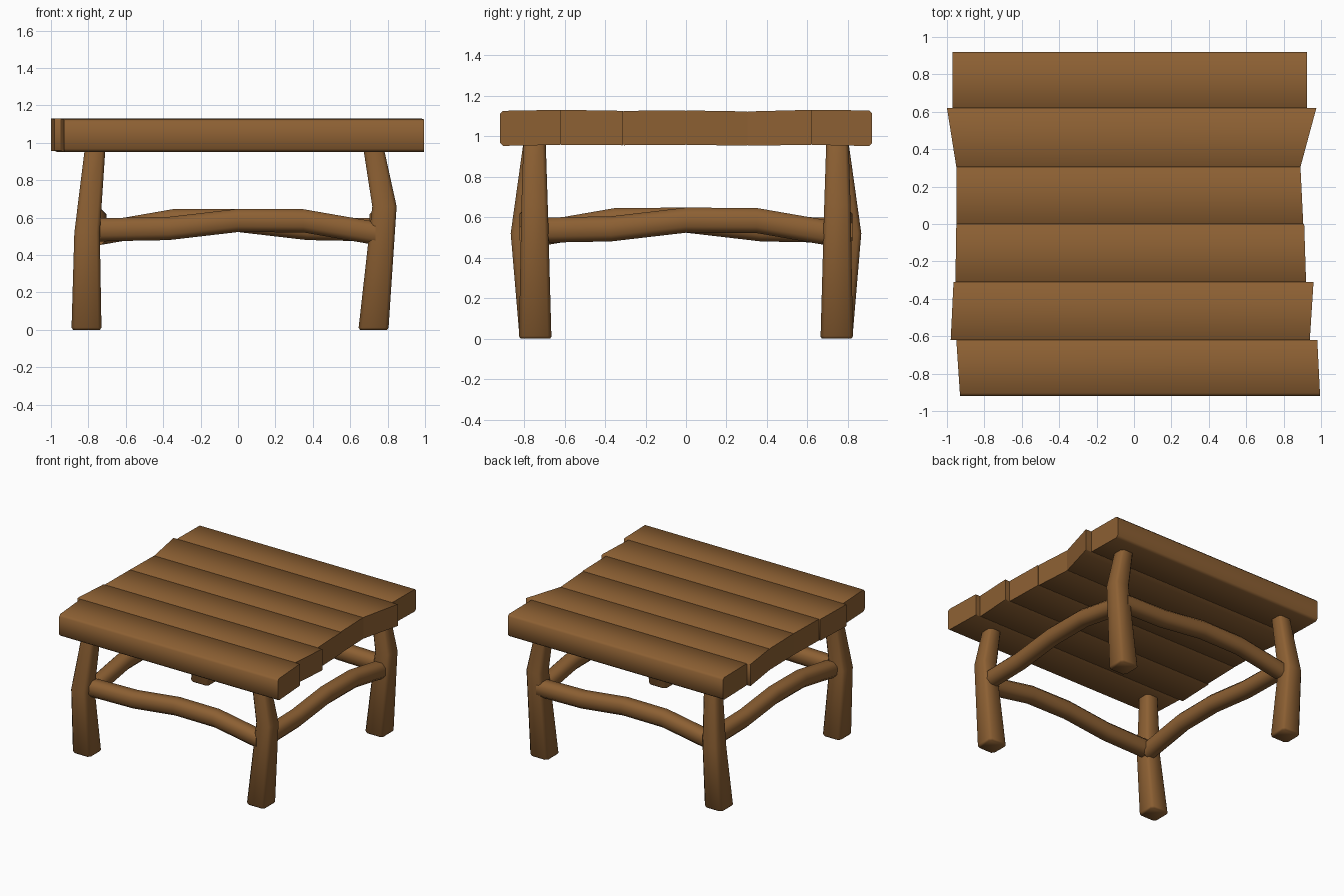
import bpy, math
from mathutils import Matrix, Vector

if "Cube" in bpy.data.objects:
    bpy.data.objects.remove(bpy.data.objects["Cube"])

wood = bpy.data.materials.new("brown wood")
wood.diffuse_color = (0.265, 0.117, 0.033, 1)
wood.use_nodes = True
wood.node_tree.nodes["Principled BSDF"].inputs["Base Color"].default_value = wood.diffuse_color


def add(name, verts, faces, angle=60):
    me = bpy.data.meshes.new(name)
    me.from_pydata([tuple(v) for v in verts], [], faces)
    me.materials.append(wood)
    ob = bpy.data.objects.new(name, me)
    bpy.context.collection.objects.link(ob)
    bpy.ops.object.select_all(action='DESELECT')
    ob.select_set(True)
    bpy.context.view_layer.objects.active = ob
    bpy.ops.object.mode_set(mode='EDIT')
    bpy.ops.mesh.select_all(action='SELECT')
    bpy.ops.mesh.normals_make_consistent(inside=False)
    bpy.ops.object.mode_set(mode='OBJECT')
    bpy.ops.object.shade_smooth_by_angle(angle=math.radians(angle))
    return ob


def loft(name, rings, angle=60):
    """Skin a list of equal-length rings and cap both ends."""
    n = len(rings[0])
    verts = [v for r in rings for v in r]
    faces = [(i * n + k, i * n + (k + 1) % n, (i + 1) * n + (k + 1) % n, (i + 1) * n + k)
             for i in range(len(rings) - 1) for k in range(n)]
    last = (len(rings) - 1) * n
    faces += [tuple(range(n)), tuple(range(last, last + n))]
    return add(name, verts, faces, angle)


def chamfered(hu, hv, c):
    """Square section with cut corners."""
    return [(hu, -hv + c), (hu, hv - c), (hu - c, hv), (-hu + c, hv),
            (-hu, hv - c), (-hu, -hv + c), (-hu + c, -hv), (hu - c, -hv)]


# Tabletop planks: y0, y1, left x at y0/y1, right x at y0/y1
planks = [(-0.92, -0.62, -0.93, -0.95, 0.995, 0.98),
          (-0.62, -0.31, -0.98, -0.965, 0.94, 0.96),
          (-0.31, 0.00, -0.955, -0.95, 0.92, 0.91),
          (0.00, 0.305, -0.95, -0.95, 0.905, 0.89),
          (0.305, 0.62, -0.95, -1.0, 0.89, 0.975),
          (0.62, 0.92, -0.97, -0.97, 0.925, 0.925)]
tops = [1.125, 1.13, 1.125, 1.127, 1.122, 1.13, 1.127]
bottoms = [0.952, 0.957, 0.955, 0.957, 0.953, 0.957, 0.951]
for i, (y0, y1, l0, l1, r0, r1) in enumerate(planks):
    c0 = 0.016 if i == 0 else 0.003
    c1 = 0.016 if i == 5 else 0.003
    ta, tb, ba, bb = tops[i], tops[i + 1], bottoms[i], bottoms[i + 1]
    prof = [(y0, ba + c0), (y0 + c0, ba), (y1 - c1, bb), (y1, bb + c1),
            (y1, tb - c1), (y1 - c1, tb), (y0 + c0, ta), (y0, ta - c0)]

    def at(a, b):
        return [(a + (b - a) * (y - y0) / (y1 - y0), y, z) for y, z in prof]
    loft("tabletop_plank_%d" % (i + 1), [at(l0, l1), at(r0, r1)])

# Legs: z, centre x, centre y (back leg), half width; mirrored to the front
leg_paths = {
    "left": [(0.0, -0.81, 0.743, 0.072), (0.012, -0.81, 0.743, 0.08),
             (0.52, -0.807, 0.798, 0.068), (0.97, -0.764, 0.748, 0.055)],
    "right": [(0.0, 0.725, 0.745, 0.072), (0.012, 0.725, 0.745, 0.08),
              (0.66, 0.783, 0.748, 0.065), (0.97, 0.725, 0.748, 0.055)]}
for side, path in leg_paths.items():
    for end, s in (("front", -1), ("back", 1)):
        loft("%s_%s_leg" % (end, side),
             [[(cx + u, s * cy + v, z) for u, v in chamfered(h, h, 0.018)]
              for z, cx, cy, h in path])

# Crooked stretchers: one path turned four times about z
path = [(-0.745, 0.535), (-0.37, 0.542), (0.0, 0.585), (0.35, 0.583), (0.735, 0.516)]
for k, where in enumerate(("front", "right", "back", "left")):
    rot = Matrix.Rotation(k * math.pi / 2, 3, 'Z')
    loft(where + "_stretcher",
         [[rot @ Vector((x, -0.762 + u, z + v)) for u, v in chamfered(0.06, 0.062, 0.03)]
          for x, z in path])
